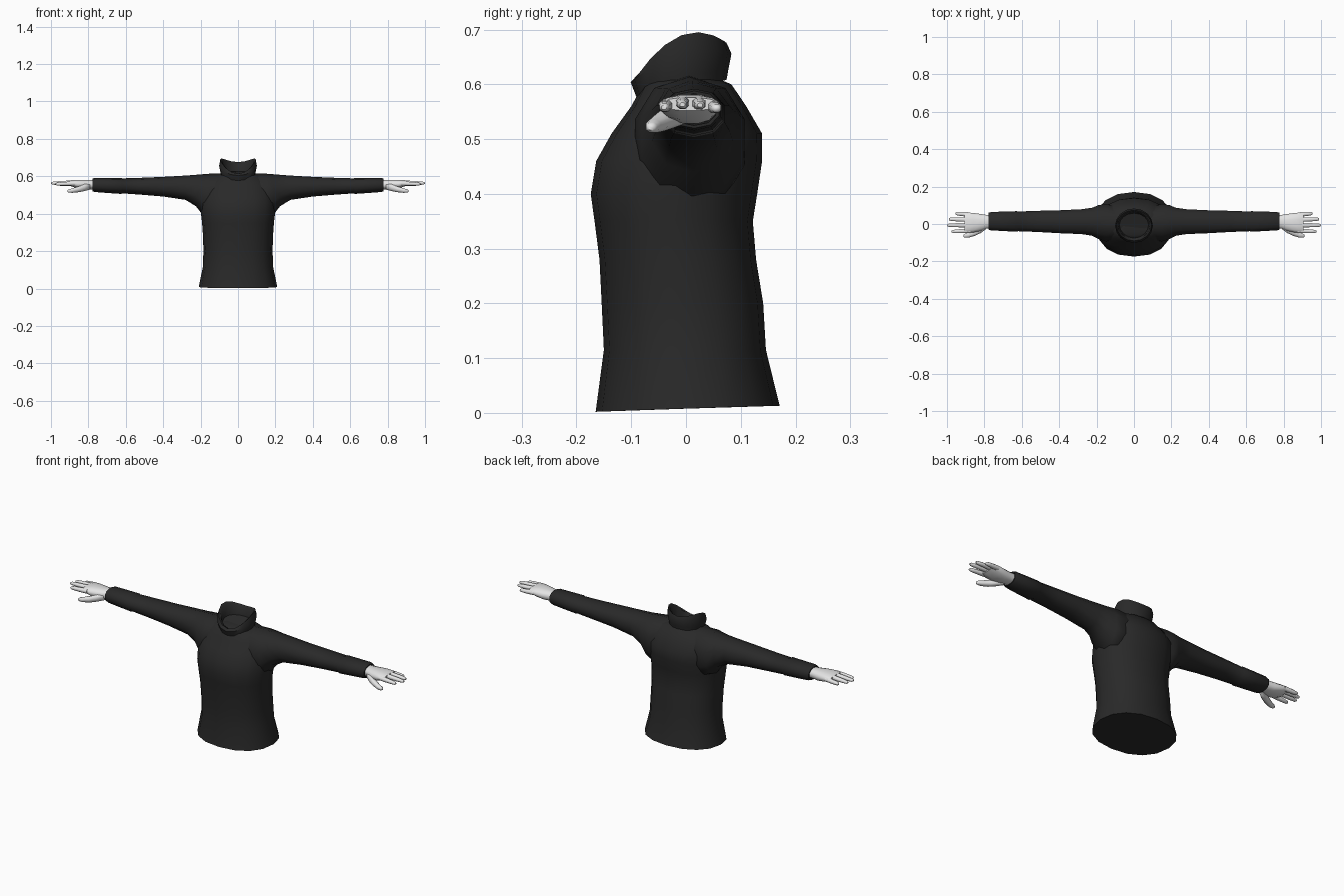
import bpy, bmesh, math

def material(name, rgb):
    m = bpy.data.materials.new(name)
    m.diffuse_color = (*rgb, 1)
    return m

CLOTH = material("black_cloth", (0.022, 0.022, 0.022))
SKIN = material("pale_skin", (0.78, 0.78, 0.78))

def sgnpow(v, p):
    return math.copysign(abs(v) ** p, v)

def level_ring(hx, y0, y1, zf, zm, zb, n=16, p=1.0):
    """Ring around z; its height runs front, middle, back."""
    pts = []
    for i in range(n):
        a = 2 * math.pi * i / n
        t = sgnpow(math.sin(a), p)
        z = zm + (zb - zf) / 2 * t + ((zb + zf) / 2 - zm) * t * t
        pts.append((hx * sgnpow(math.cos(a), p), (y0 + y1) / 2 + (y1 - y0) / 2 * t, z))
    return pts

def cross_ring(x, y0, y1, z0, z1, s=1, n=10, p=0.9):
    """Upright ring at x, for parts running along the arm."""
    pts = []
    for i in range(n):
        a = 2 * math.pi * (i + 0.5) / n
        pts.append((s * x, (y0 + y1) / 2 + (y1 - y0) / 2 * sgnpow(math.cos(a), p),
                    (z0 + z1) / 2 + (z1 - z0) / 2 * sgnpow(math.sin(a), p)))
    return pts

def loft(name, rings, mat, angle=50):
    bm = bmesh.new()
    vs = [[bm.verts.new(c) for c in r] for r in rings]
    n = len(vs[0])
    for a, b in zip(vs, vs[1:]):
        for i in range(n):
            j = (i + 1) % n
            bm.faces.new((a[i], a[j], b[j], b[i]))
    bm.faces.new(vs[0])
    bm.faces.new(vs[-1])
    bmesh.ops.recalc_face_normals(bm, faces=bm.faces)
    me = bpy.data.meshes.new(name)
    bm.to_mesh(me)
    bm.free()
    ob = bpy.data.objects.new(name, me)
    bpy.context.collection.objects.link(ob)
    me.materials.append(mat)
    bpy.ops.object.select_all(action='DESELECT')
    ob.select_set(True)
    bpy.context.view_layer.objects.active = ob
    bpy.ops.object.shade_smooth_by_angle(angle=math.radians(angle))
    return ob

# Torso: flared hem, fuller chest, rounded shoulders
torso = [level_ring(0.21, -0.165, 0.171, 0.002, 0.008, 0.013, p=0.9)]
for hx, y0, y1, z in [
        (0.188, -0.150, 0.146, 0.115), (0.185, -0.154, 0.141, 0.20),
        (0.187, -0.158, 0.128, 0.28), (0.192, -0.167, 0.122, 0.35),
        (0.198, -0.174, 0.130, 0.40), (0.200, -0.164, 0.139, 0.46),
        (0.195, -0.136, 0.139, 0.51), (0.175, -0.100, 0.110, 0.56),
        (0.130, -0.078, 0.083, 0.60), (0.075, -0.060, 0.055, 0.612)]:
    torso.append(level_ring(hx, y0, y1, z, z, z, p=0.9))
loft("torso", torso, CLOTH)

# Folded collar, low at the front and hollow inside
loft("collar", [
    level_ring(0.088, -0.086, 0.074, 0.565, 0.59, 0.608),
    level_ring(0.092, -0.091, 0.077, 0.578, 0.612, 0.625),
    level_ring(0.101, -0.101, 0.083, 0.604, 0.655, 0.656),
    level_ring(0.095, -0.090, 0.074, 0.614, 0.690, 0.676),
    level_ring(0.085, -0.080, 0.066, 0.610, 0.682, 0.668),
    level_ring(0.078, -0.068, 0.058, 0.585, 0.62, 0.625)], CLOTH)

FINGERS = [("index", -0.036, 0.562, 0.975), ("middle", -0.006, 0.567, 1.0),
           ("ring", 0.023, 0.566, 0.99), ("little", 0.050, 0.560, 0.955)]

for side, s in (("right", 1), ("left", -1)):
    # Sleeve, blending into the shoulder, with a cuff step and open end
    loft(side + "_sleeve", [cross_ring(*r, s=s) for r in [
        (0.06, -0.075, 0.085, 0.42, 0.616), (0.15, -0.098, 0.112, 0.375, 0.614),
        (0.19, -0.085, 0.105, 0.395, 0.611), (0.225, -0.066, 0.090, 0.440, 0.608),
        (0.28, -0.057, 0.082, 0.474, 0.604), (0.40, -0.052, 0.076, 0.492, 0.597),
        (0.52, -0.045, 0.073, 0.502, 0.592), (0.62, -0.041, 0.069, 0.509, 0.589),
        (0.625, -0.044, 0.071, 0.506, 0.592), (0.70, -0.040, 0.069, 0.511, 0.592),
        (0.765, -0.036, 0.066, 0.516, 0.592), (0.778, -0.032, 0.062, 0.520, 0.588),
        (0.778, -0.027, 0.056, 0.525, 0.583), (0.75, -0.025, 0.054, 0.528, 0.580)]], CLOTH)

    # Wrist and palm
    loft(side + "_palm", [cross_ring(*r, s=s, n=12, p=0.85) for r in [
        (0.745, -0.022, 0.048, 0.530, 0.580), (0.79, -0.026, 0.050, 0.530, 0.581),
        (0.82, -0.038, 0.055, 0.528, 0.582), (0.86, -0.047, 0.061, 0.535, 0.582),
        (0.89, -0.048, 0.062, 0.545, 0.580), (0.905, -0.044, 0.058, 0.552, 0.576)]], SKIN, 60)

    # Fingers
    for name, y, z, tip in FINGERS:
        x0 = 0.875
        rings = []
        for t, w, h in [(0, 0.013, 0.012), (0.35, 0.0125, 0.0115), (0.7, 0.011, 0.010),
                        (0.93, 0.009, 0.008), (1, 0.005, 0.004)]:
            x = x0 + (tip - x0) * t
            yy = y * (1 + 0.12 * t)
            zz = z - 0.004 * t
            rings.append(cross_ring(x, yy - w, yy + w, zz - h, zz + h, s=s, n=8))
        loft(f"{side}_{name}_finger", rings, SKIN, 60)

    # Thumb, angled forward and down
    loft(side + "_thumb", [cross_ring(*r, s=s, n=8) for r in [
        (0.79, -0.028, 0.012, 0.528, 0.565), (0.82, -0.050, -0.008, 0.520, 0.560),
        (0.85, -0.064, -0.028, 0.514, 0.548), (0.885, -0.074, -0.045, 0.511, 0.537),
        (0.905, -0.074, -0.052, 0.512, 0.531), (0.912, -0.069, -0.058, 0.516, 0.526)]], SKIN, 60)
